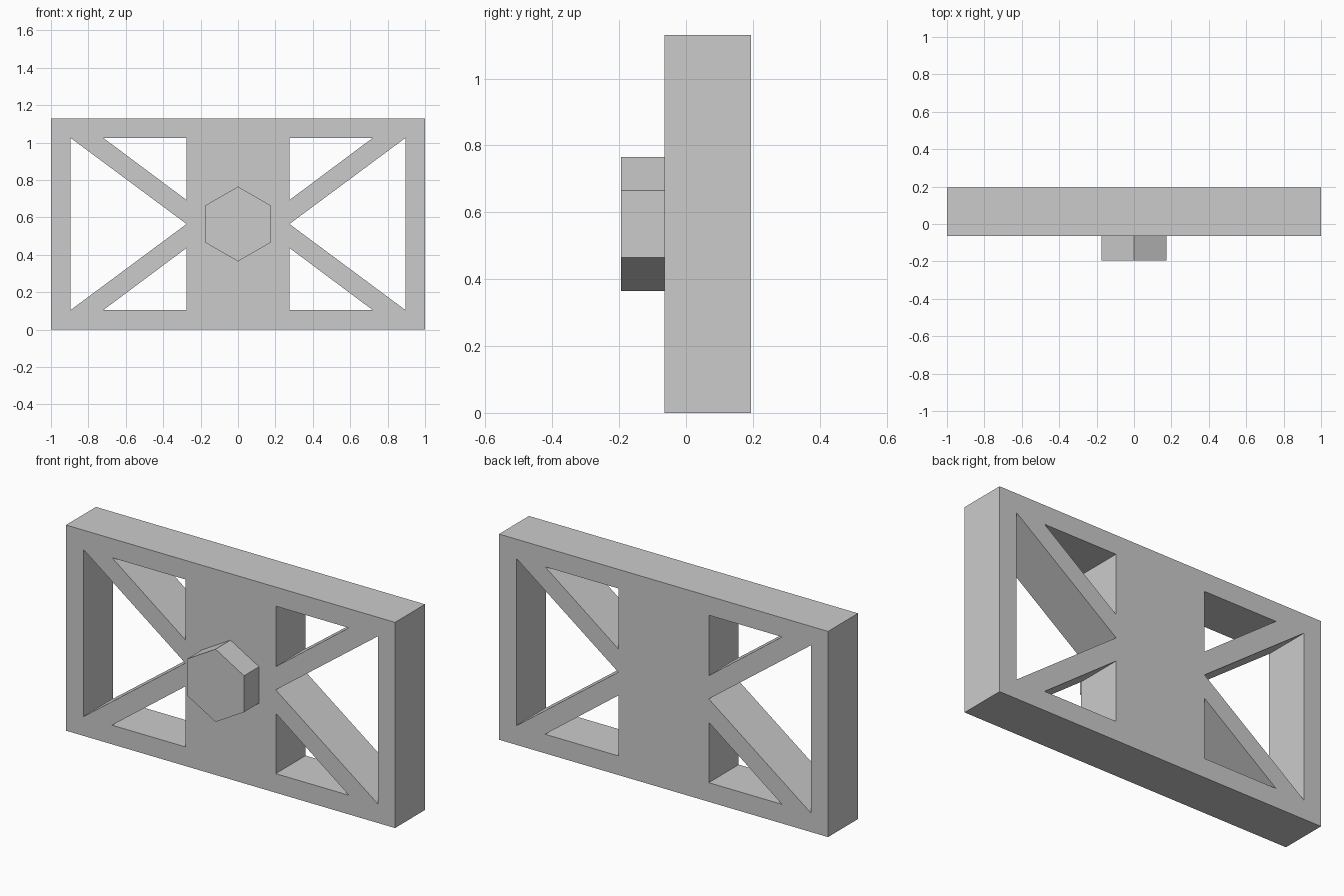
import bpy
import bmesh
import math

cube = bpy.data.objects.get("Cube")
if cube:
    bpy.data.objects.remove(cube, do_unlink=True)

HEIGHT = 1.13
MID = HEIGHT / 2
FRONT, BACK = -0.065, 0.195      # plate depth range
KNOB_FRONT = -0.195
RAIL = 0.105                     # frame border width
PANEL = 0.275                    # half width of the centre panel
STRUT_FOOT = 0.72                # where the small openings end

grey = bpy.data.materials.new("plain_grey")
grey.use_nodes = True
colour = (0.6, 0.6, 0.6, 1)
grey.diffuse_color = colour
grey.node_tree.nodes["Principled BSDF"].inputs["Base Color"].default_value = colour


def prism(name, loops, y_front, y_back):
    """Fill an x-z outline (with holes) and thicken it along y."""
    bm = bmesh.new()
    edges = []
    for loop in loops:
        verts = [bm.verts.new((x, (y_front + y_back) / 2, z)) for x, z in loop]
        edges += [bm.edges.new((v, verts[i - 1])) for i, v in enumerate(verts)]
    bmesh.ops.triangle_fill(bm, edges=edges, use_beauty=True, normal=(0, -1, 0))
    bmesh.ops.recalc_face_normals(bm, faces=bm.faces)
    mesh = bpy.data.meshes.new(name)
    bm.to_mesh(mesh)
    bm.free()
    mesh.materials.append(grey)
    obj = bpy.data.objects.new(name, mesh)
    bpy.context.collection.objects.link(obj)
    solid = obj.modifiers.new("thickness", "SOLIDIFY")
    solid.thickness = y_back - y_front
    solid.offset = 0
    return obj


# Frame plate: outer rectangle with three triangular openings on each side
top = HEIGHT - RAIL
outline = [(-1, 0), (1, 0), (1, HEIGHT), (-1, HEIGHT)]
openings = []
for s in (-1, 1):
    openings.append([(s * (1 - RAIL), RAIL), (s * (1 - RAIL), top), (s * PANEL, MID)])
    for edge, tip in ((RAIL, 0.437), (top, HEIGHT - 0.437)):
        openings.append([(s * PANEL, edge), (s * STRUT_FOOT, edge), (s * PANEL, tip)])
prism("truss_frame", [outline] + openings, FRONT, BACK)

# Hexagonal knob standing out from the centre panel
hexagon = [(0.2 * math.sin(i * math.pi / 3), MID + 0.2 * math.cos(i * math.pi / 3))
           for i in range(6)]
prism("hex_knob", [hexagon], KNOB_FRONT, FRONT)
